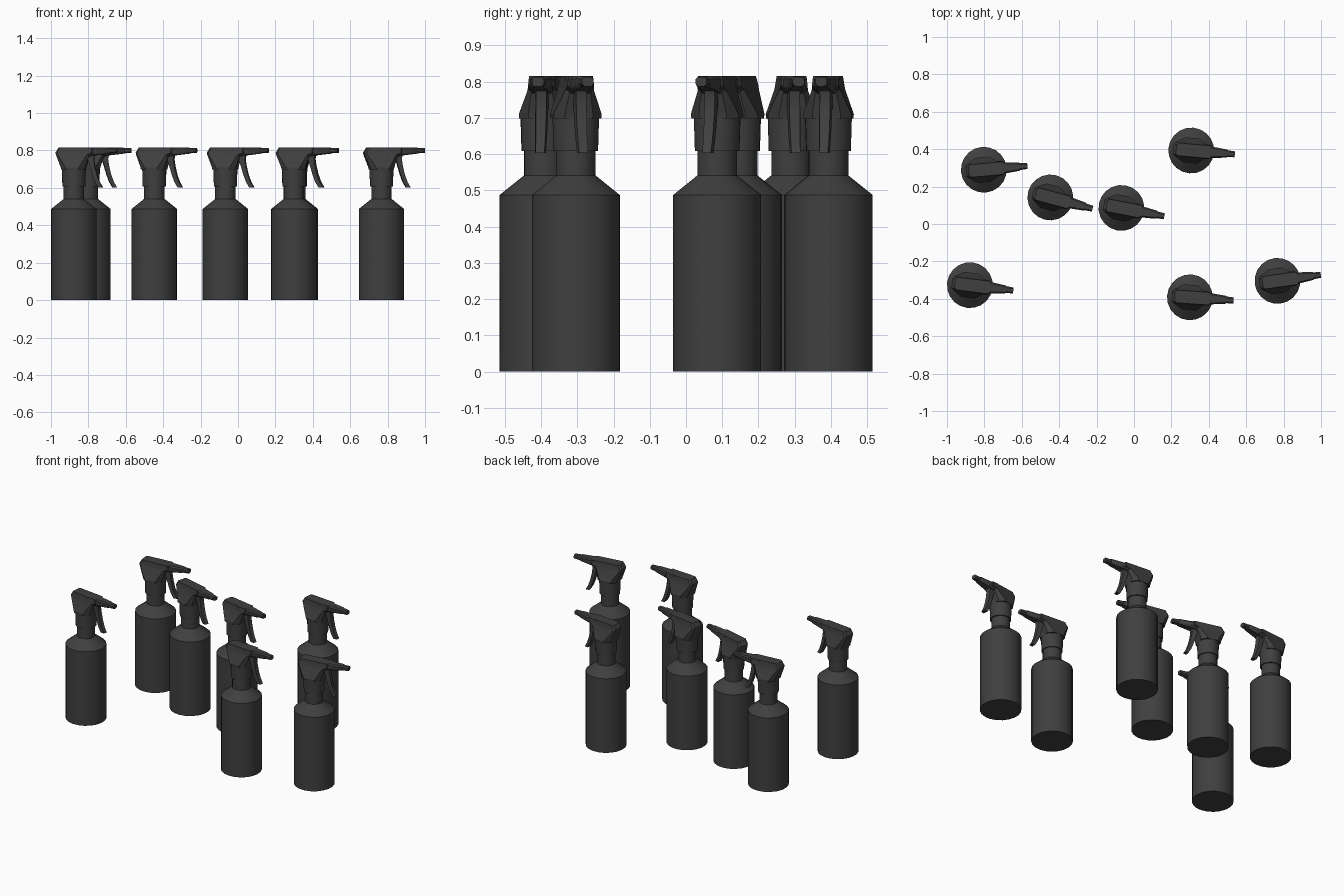
import bpy, bmesh, math
from mathutils import Matrix

if "Cube" in bpy.data.objects:
    bpy.data.objects.remove(bpy.data.objects["Cube"])

mat = bpy.data.materials.new("dark_plastic")
mat.diffuse_color = (0.05, 0.05, 0.05, 1)
mat.use_nodes = True
mat.node_tree.nodes["Principled BSDF"].inputs["Base Color"].default_value = mat.diffuse_color


def loft(name, rings, angle=35):
    """Skin a list of equal-length point rings, cap both ends, return a mesh."""
    bm = bmesh.new()
    vs = [[bm.verts.new(p) for p in r] for r in rings]
    n = len(rings[0])
    for a, b in zip(vs, vs[1:]):
        for i in range(n):
            j = (i + 1) % n
            bm.faces.new((a[i], a[j], b[j], b[i]))
    bm.faces.new(vs[0])
    bm.faces.new(vs[-1])
    bmesh.ops.recalc_face_normals(bm, faces=bm.faces)
    for f in bm.faces:
        f.smooth = True
    for e in bm.edges:
        e.smooth = e.calc_face_angle(0) < math.radians(angle)
    me = bpy.data.meshes.new(name)
    bm.to_mesh(me)
    bm.free()
    me.materials.append(mat)
    return me


def circle(r, z, n=20):
    return [(r * math.cos(2 * math.pi * i / n), r * math.sin(2 * math.pi * i / n), z) for i in range(n)]


def slab(x0, x1, w, z, c):
    """Horizontal rectangle with chamfered corners."""
    return [(x0 + c, -w, z), (x1 - c, -w, z), (x1, -w + c, z), (x1, w - c, z),
            (x1 - c, w, z), (x0 + c, w, z), (x0, w - c, z), (x0, -w + c, z)]


def section(x, w, z0, z1, c):
    """Upright rectangle across the nozzle, chamfered on its corners."""
    return [(x, -w, z0 + c), (x, -w + c, z0), (x, w - c, z0), (x, w, z0 + c),
            (x, w, z1 - c), (x, w - c, z1), (x, -w + c, z1), (x, -w, z1 - c)]


# bottle body with shoulder and neck
body = loft("bottle", [circle(r, z) for r, z in
                       [(0.1225, 0), (0.1225, 0.487), (0.055, 0.541), (0.055, 0.62)]], 30)

# screw collar
collar = loft("collar", [circle(r, z) for r, z in [(0.062, 0.608), (0.065, 0.705)]])

# sprayer head: flares at the bottom, pinches to a narrow top overhanging backwards
head = loft("sprayer_head", [
    slab(-0.064, 0.062, 0.066, 0.698, 0.028),
    slab(-0.066, 0.064, 0.067, 0.710, 0.028),
    slab(-0.093, 0.085, 0.040, 0.776, 0.012),
    slab(-0.096, 0.110, 0.037, 0.788, 0.010),
    slab(-0.080, 0.110, 0.034, 0.815, 0.010)], 25)

# nozzle barrel and stepped tip
nozzle = loft("nozzle", [
    section(0.04, 0.036, 0.755, 0.815, 0.008),
    section(0.10, 0.031, 0.772, 0.815, 0.008),
    section(0.19, 0.022, 0.783, 0.815, 0.007),
    section(0.195, 0.018, 0.785, 0.814, 0.007),
    section(0.234, 0.016, 0.787, 0.813, 0.007)])

# curved trigger: (rear x, front x, z)
trigger = loft("trigger", [
    [(a, -w, z), (b, -w * 0.8, z), (b, w * 0.8, z), (a, w, z)]
    for a, b, z, w in [(0.060, 0.115, 0.785, 0.018), (0.075, 0.108, 0.755, 0.018),
                       (0.088, 0.114, 0.715, 0.018), (0.101, 0.125, 0.670, 0.017),
                       (0.115, 0.139, 0.632, 0.016), (0.132, 0.156, 0.603, 0.015)]], 40)

# bottle positions and headings
places = [(-0.8775, -0.327, -7), (-0.803, 0.290, 5), (-0.4475, 0.142, -15), (-0.0675, 0.086, -11),
          (0.306, 0.393, -5), (0.299, -0.392, -4), (0.767, -0.304, 8)]
for k, (x, y, deg) in enumerate(places, 1):
    for me in (body, collar, head, nozzle, trigger):
        ob = bpy.data.objects.new(f"{me.name}_{k}", me)
        ob.matrix_world = Matrix.Translation((x, y, 0)) @ Matrix.Rotation(math.radians(deg), 4, 'Z')
        bpy.context.collection.objects.link(ob)
